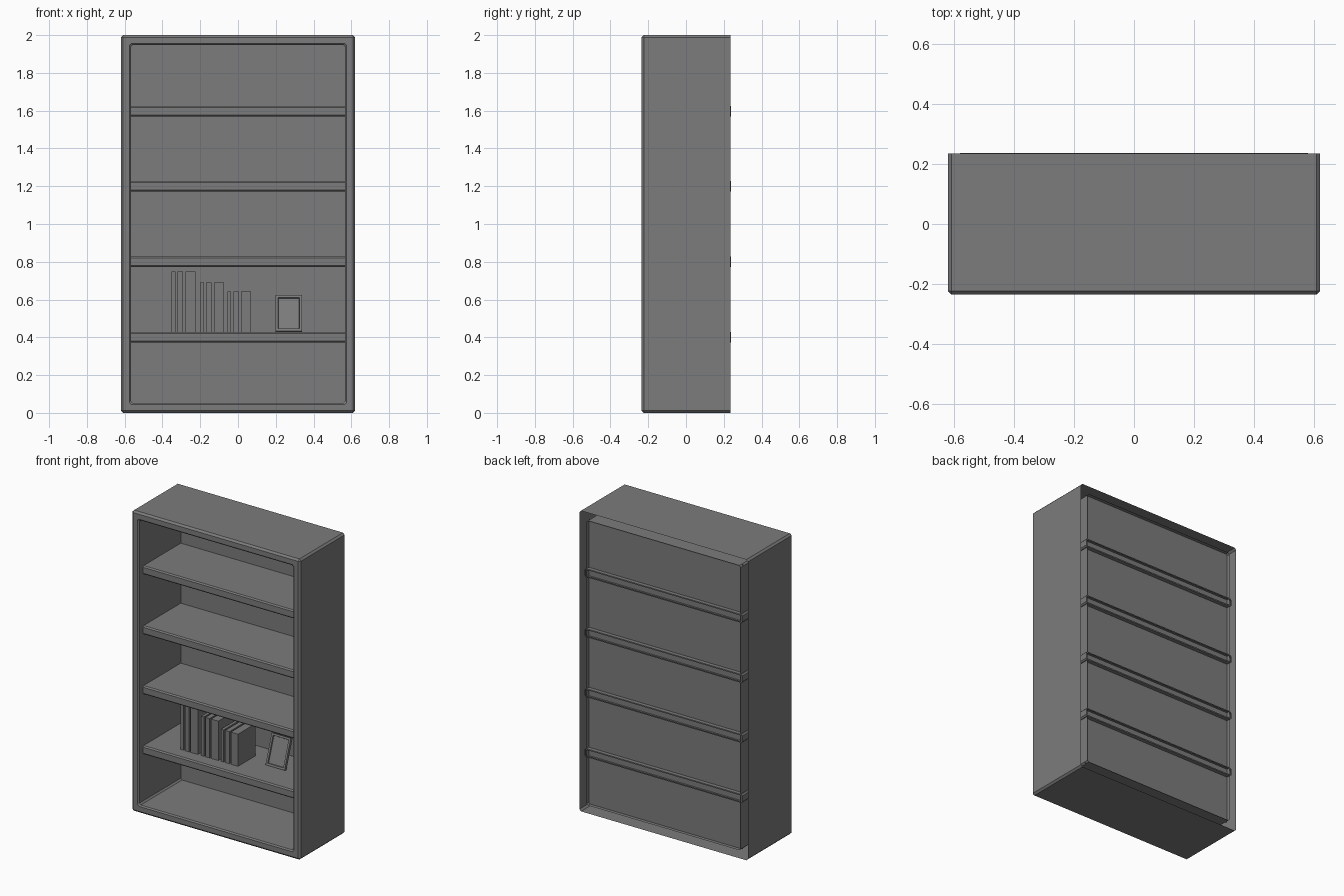
import bpy, bmesh, math
from mathutils import Matrix, Vector

cube = bpy.data.objects.get("Cube")
if cube:
    bpy.data.objects.remove(cube, do_unlink=True)

grey = bpy.data.materials.new("mid_grey")
grey.use_nodes = True
colour = (0.2, 0.2, 0.2, 1)
grey.diffuse_color = colour
grey.node_tree.nodes["Principled BSDF"].inputs["Base Color"].default_value = colour


def finish(bm, name):
    mesh = bpy.data.meshes.new(name)
    bm.to_mesh(mesh)
    bm.free()
    mesh.materials.append(grey)
    ob = bpy.data.objects.new(name, mesh)
    bpy.context.collection.objects.link(ob)
    return ob


def box_mesh(lo, hi):
    lo, hi = Vector(lo), Vector(hi)
    bm = bmesh.new()
    bmesh.ops.create_cube(bm, size=1)
    bmesh.ops.scale(bm, vec=hi - lo, verts=bm.verts)
    bmesh.ops.translate(bm, vec=(lo + hi) / 2, verts=bm.verts)
    return bm


def facing(bm, direction):
    bm.normal_update()
    return [f for f in bm.faces if f.normal.dot(Vector(direction)) > 0.9]


HALF, BACK, TOP = 0.62, 0.235, 2.0
WALL, EDGE = 0.053, 0.012

# Carcass: chamfered rectangles joined from the outer back edge, round the
# front trim, and back along the inner walls; the rear stays hollow
bm = bmesh.new()


def ring(inset, y, chamfer):
    x, z0, z1, c = HALF - inset, inset, TOP - inset, chamfer
    pts = [(x, z0 + c), (x, z1 - c), (x - c, z1), (c - x, z1),
           (-x, z1 - c), (-x, z0 + c), (c - x, z0), (x - c, z0)]
    return [bm.verts.new((px, y, pz)) for px, pz in pts]


rings = [ring(*r) for r in [
    (0, BACK, EDGE), (0, EDGE - BACK, EDGE), (EDGE, -BACK, 0),
    (WALL - 0.008, -BACK, 0.01), (WALL, 0.008 - BACK, 0.01), (WALL, BACK, 0.01)]]
for a, b in zip(rings, rings[1:]):
    for i in range(8):
        j = (i + 1) % 8
        bm.faces.new((a[i], a[j], b[j], b[i]))
bmesh.ops.remove_doubles(bm, verts=bm.verts, dist=0.0001)
bmesh.ops.recalc_face_normals(bm, faces=bm.faces)
finish(bm, "bookcase_frame")

# Recessed back sheet
finish(box_mesh((WALL - HALF, 0.208, WALL), (HALF - WALL, 0.211, TOP - WALL)), "back_panel")

# Hollow shelves, open at the rear
for n in range(4):
    z = 0.401 + 0.399 * n
    bm = box_mesh((-0.58, -0.19, z - 0.028), (0.58, 0.237, z + 0.028))
    bmesh.ops.bevel(bm, geom=bm.edges[:], offset=0.008, segments=1, affect='EDGES')
    bmesh.ops.delete(bm, geom=facing(bm, (0, 1, 0)), context='FACES')
    for v in bm.verts:
        if v.co.y > 0.22:
            v.co.y = 0.237
    finish(bm, f"shelf_{n + 1}")

# Three sets of three books
SHELF_TOP = 0.428
for s, (start, top) in enumerate([(-0.352, 0.749), (-0.201, 0.691), (-0.056, 0.643)]):
    x = start
    for b, width in enumerate((0.02, 0.031, 0.053)):
        finish(box_mesh((x, -0.1, SHELF_TOP), (x + width, 0.085, top)), f"book_{s + 1}_{b + 1}")
        x += width + 0.011

# Leaning picture frame with a sunken picture
bm = box_mesh((-0.07, 0, 0), (0.07, 0.02, 0.2))
front = facing(bm, (0, -1, 0))
bmesh.ops.inset_region(bm, faces=front, thickness=0.018)
bmesh.ops.inset_region(bm, faces=front, thickness=0.003, depth=-0.008)
frame = finish(bm, "picture_frame")
lean = math.radians(19)
frame.matrix_world = Matrix.Translation((0.269, 0.005, 0.434)) @ Matrix.Rotation(-lean, 4, 'X')

# Stand behind the picture frame
stand = finish(box_mesh((-0.02, 0, -0.13), (0.02, 0.006, 0)), "picture_stand")
stand.matrix_world = Matrix.Translation((0.269, 0.066, 0.555)) @ Matrix.Rotation(lean, 4, 'X')
